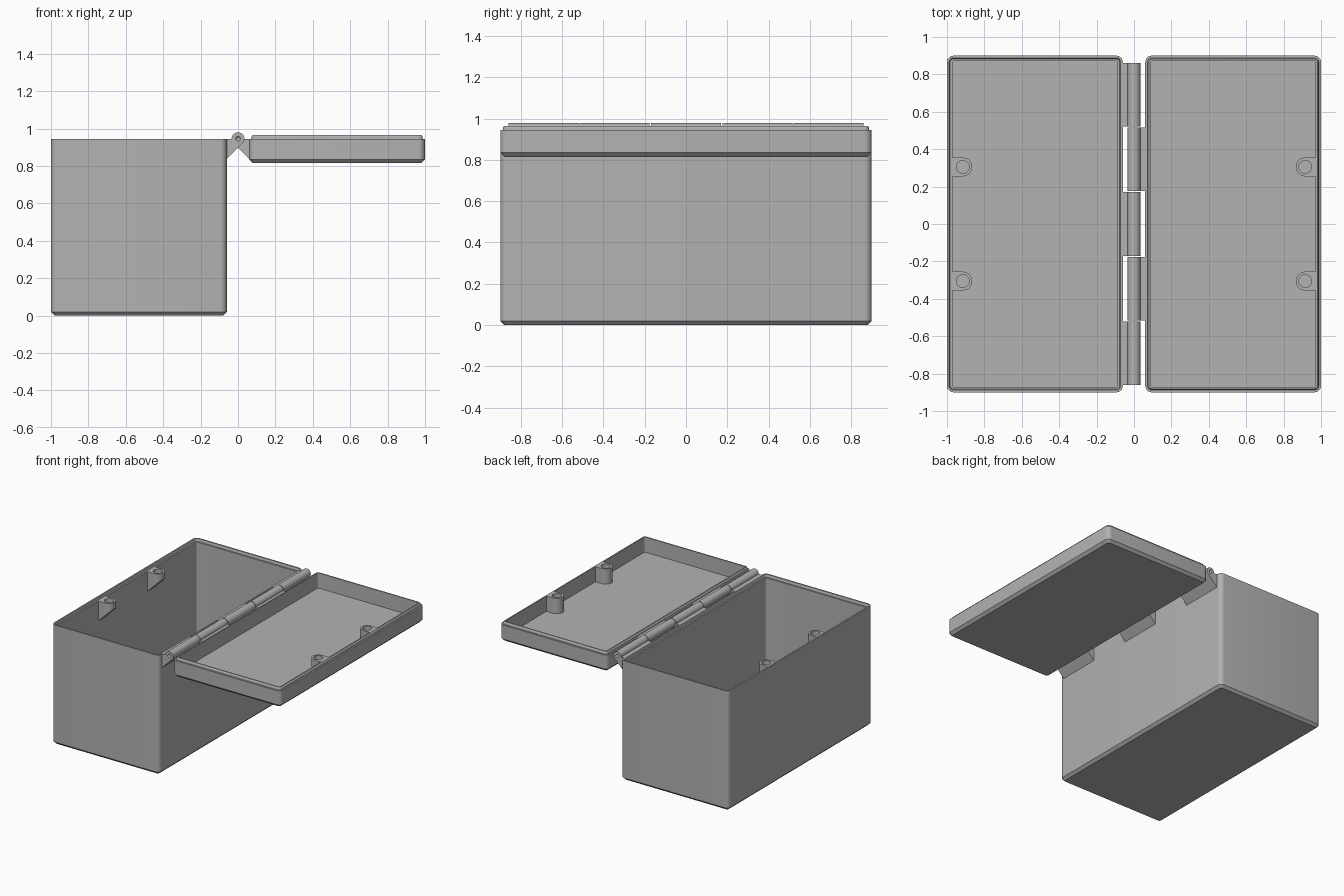
import bpy, bmesh, math

if "Cube" in bpy.data.objects:
    bpy.data.objects.remove(bpy.data.objects["Cube"])

grey = bpy.data.materials.new("plain_grey")
grey.diffuse_color = (0.45, 0.45, 0.45, 1)
grey.use_nodes = True
grey.node_tree.nodes["Principled BSDF"].inputs["Base Color"].default_value = grey.diffuse_color


def finish(name, bm):
    bmesh.ops.recalc_face_normals(bm, faces=bm.faces)
    me = bpy.data.meshes.new(name)
    bm.to_mesh(me)
    bm.free()
    ob = bpy.data.objects.new(name, me)
    bpy.context.collection.objects.link(ob)
    me.materials.append(grey)
    bpy.ops.object.select_all(action='DESELECT')
    ob.select_set(True)
    bpy.context.view_layer.objects.active = ob
    bpy.ops.object.shade_smooth_by_angle(angle=math.radians(30))
    return ob


def bridge(bm, a, b):
    n = len(a)
    for i in range(n):
        bm.faces.new((a[i], a[(i + 1) % n], b[(i + 1) % n], b[i]))


def rounded_rect(bm, cx, inset, z, hx=0.47, hy=0.90, radius=0.035, seg=6):
    """Ring of verts around a rounded rectangle shrunk by inset."""
    r = max(radius - inset, 0.008)
    ring = []
    for k, (sx, sy) in enumerate(((1, 1), (-1, 1), (-1, -1), (1, -1))):
        for i in range(seg + 1):
            a = math.radians(90 * (k + i / seg))
            ring.append(bm.verts.new((cx + sx * (hx - inset - r) + r * math.cos(a),
                                      sy * (hy - inset - r) + r * math.sin(a), z)))
    return ring


def shell(name, cx, levels):
    """Open tray lofted through (inset, height) levels, outside to inside."""
    bm = bmesh.new()
    rings = [rounded_rect(bm, cx, d, z) for d, z in levels]
    for a, b in zip(rings, rings[1:]):
        bridge(bm, a, b)
    bm.faces.new(rings[0])
    bm.faces.new(rings[-1])
    return finish(name, bm)


# Box with a stepped rim, lid with the matching raised lip
shell("box_body", -0.53, [(0.02, 0), (0, 0.02), (0, 0.945), (0.012, 0.945),
                          (0.017, 0.925), (0.029, 0.925), (0.029, 0.03)])
shell("lid", 0.53, [(0.02, 0.815), (0, 0.835), (0, 0.945), (0.012, 0.945),
                    (0.013, 0.957), (0.019, 0.965), (0.029, 0.965), (0.029, 0.845)])


def knuckle(name, side, y0, y1):
    """Hinge barrel with a wedge arm reaching the wall on the given side."""
    zc, r, pin, n = 0.945, 0.034, 0.013, 20
    arc = [math.radians(180 - 225 * i / n) for i in range(n + 1)]
    prof = [(-0.062, zc)] + [(r * math.cos(a), zc + r * math.sin(a)) for a in arc]
    prof.append((-0.062, zc - r * math.sqrt(2) - 0.062))
    bm = bmesh.new()
    ends = [[bm.verts.new((-side * x, y, z)) for x, z in prof] for y in (y0, y1)]
    bridge(bm, *ends)
    # conical pin sockets in both end faces
    for ring, y, d in ((ends[0], y0, 1), (ends[1], y1, -1)):
        hole = [bm.verts.new((pin * math.cos(t), y, zc + pin * math.sin(t)))
                for t in (math.tau * i / 16 for i in range(16))]
        tip = bm.verts.new((0, y + d * 0.025, zc))
        for i in range(16):
            bm.faces.new((hole[i], hole[(i + 1) % 16], tip))
        edges = [bm.edges.get((l[i], l[(i + 1) % len(l)])) for l in (ring, hole) for i in range(len(l))]
        bmesh.ops.triangle_fill(bm, use_beauty=True, use_dissolve=False, edges=edges)
    return finish(name, bm)


for i, y in enumerate((-0.69, 0, 0.69)):
    knuckle(f"box_knuckle_{i + 1}", -1, y - 0.17, y + 0.17)
for i, y in enumerate((-0.346, 0.346)):
    knuckle(f"lid_knuckle_{i + 1}", 1, y - 0.17, y + 0.17)


def boss(name, side, y, top, bottom_at):
    """U-shaped magnet seat against the outer wall; bottom_at(d) is its underside."""
    r, hole_r, depth, n = 0.05, 0.034, 0.04, 16
    bm = bmesh.new()
    arc = [math.radians(-90 + 180 * i / n) for i in range(n + 1)]
    prof = [(0, -r)] + [(0.06 + r * math.cos(a), r * math.sin(a)) for a in arc] + [(0, r)]

    def ring(pts, height):
        return [bm.verts.new((side * (0.975 - d), y + w, height(d))) for d, w in pts]

    low, up = ring(prof, bottom_at), ring(prof, lambda d: top)
    circle = [(0.06 + hole_r * math.cos(t), hole_r * math.sin(t))
              for t in (math.tau * i / 24 for i in range(24))]
    rim, base = ring(circle, lambda d: top), ring(circle, lambda d: top - depth)
    bridge(bm, low, up)
    bridge(bm, rim, base)
    bm.faces.new(low)
    bm.faces.new(base)
    edges = [bm.edges.get((l[i], l[(i + 1) % len(l)])) for l in (up, rim) for i in range(len(l))]
    bmesh.ops.triangle_fill(bm, use_beauty=True, use_dissolve=False, edges=edges)
    return finish(name, bm)


# Magnet seats: tapered brackets in the box, full posts in the lid
for label, y in (("front", -0.305), ("back", 0.305)):
    boss(f"box_magnet_seat_{label}", -1, y, 0.925, lambda d: 0.765 + d)
    boss(f"lid_magnet_seat_{label}", 1, y, 0.965, lambda d: 0.84)
